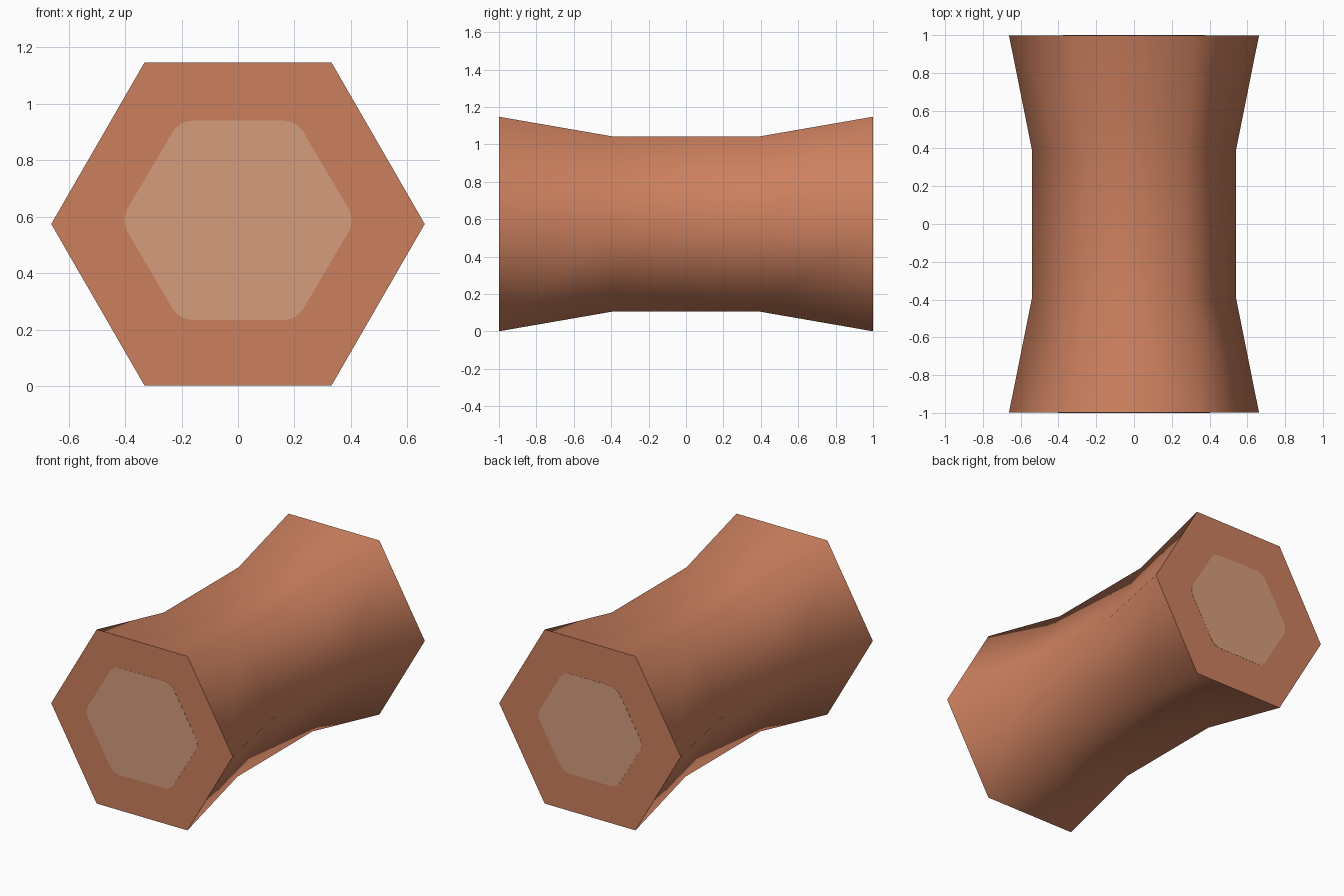
import bpy, bmesh, math

if "Cube" in bpy.data.objects:
    bpy.data.objects.remove(bpy.data.objects["Cube"])

CZ = 0.574      # height of the spool axis
END = 0.999     # end of the body; the thin end plates reach 1.0


def material(name, rgb):
    m = bpy.data.materials.new(name)
    m.diffuse_color = (*rgb, 1.0)
    m.use_nodes = True
    m.node_tree.nodes["Principled BSDF"].inputs["Base Color"].default_value = m.diffuse_color
    return m


terracotta = material("terracotta", (0.604, 0.216, 0.114))
tan = material("light tan", (0.665, 0.337, 0.202))


def hexagon(radius, fillet=0.0, steps=4):
    """Hexagon outline in x/z with points on the left and right, optionally rounded."""
    pts = []
    for i in range(6):
        a = math.radians(60 * i)
        if fillet == 0:
            pts.append((radius * math.cos(a), radius * math.sin(a)))
            continue
        d = radius - fillet / math.cos(math.radians(30))
        for k in range(steps + 1):
            b = a + math.radians(-30 + 60 * k / steps)
            pts.append((d * math.cos(a) + fillet * math.cos(b),
                        d * math.sin(a) + fillet * math.sin(b)))
    return pts


def loft(name, sections, mat, smooth):
    """Join outlines (y, centre z, points) into a closed solid with flat ends."""
    bm = bmesh.new()
    rings = [[bm.verts.new((x, y, cz + z)) for x, z in pts] for y, cz, pts in sections]
    n = len(rings[0])
    for a, b in zip(rings, rings[1:]):
        for i in range(n):
            j = (i + 1) % n
            bm.faces.new((a[i], a[j], b[j], b[i])).smooth = smooth
    for ring in (rings[0], rings[-1]):
        cap = bm.faces.new(ring)
        for e in cap.edges:
            e.smooth = False
    bmesh.ops.recalc_face_normals(bm, faces=bm.faces[:])
    me = bpy.data.meshes.new(name)
    bm.to_mesh(me)
    bm.free()
    me.materials.append(mat)
    ob = bpy.data.objects.new(name, me)
    bpy.context.collection.objects.link(ob)
    return ob


# Hexagonal body with a narrower straight waist and flared ends
profile = [(-END, 0.662), (-0.39, 0.54), (0.39, 0.54), (END, 0.662)]
loft("spool_body", [(y, CZ, hexagon(r)) for y, r in profile], terracotta, True)

# Lighter rounded hexagons on both ends (the back one is slightly smaller)
for name, side, r, cz in (("front_end_plate", -1, 0.416, 0.587),
                          ("back_end_plate", 1, 0.388, 0.575)):
    outline = [(x, z * 0.98) for x, z in hexagon(r, 0.08)]
    loft(name, [(side * 0.997, cz, outline), (side * 1.0, cz, outline)], tan, False)
